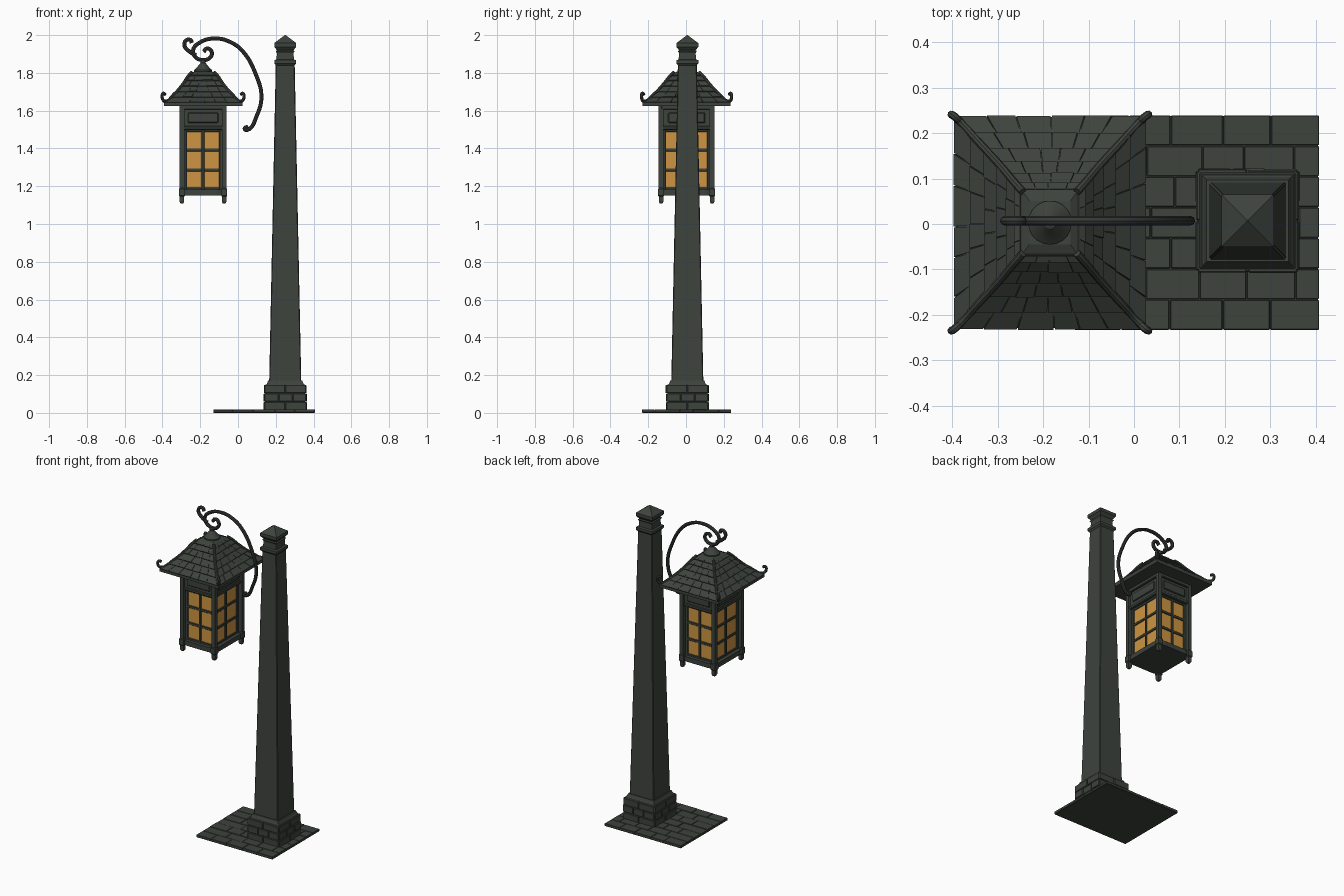
import bpy, bmesh, math, random
from mathutils import Vector

if "Cube" in bpy.data.objects:
    bpy.data.objects.remove(bpy.data.objects["Cube"])

random.seed(4)
PX, PY = 0.25, 0.007      # post centre
LX, LY = -0.185, 0.003    # lantern centre


def material(name, rgb):
    m = bpy.data.materials.new(name)
    m.diffuse_color = (*rgb, 1)
    m.use_nodes = True
    m.node_tree.nodes["Principled BSDF"].inputs["Base Color"].default_value = m.diffuse_color
    return m


STONE = material("dark green stone", (0.047, 0.056, 0.047))
IRON = material("dark iron", (0.036, 0.042, 0.038))
GLASS = material("amber glass", (0.62, 0.30, 0.055))


def finish(bm, name, mat, bevel=0.0, smooth=False):
    bmesh.ops.recalc_face_normals(bm, faces=bm.faces)
    me = bpy.data.meshes.new(name)
    bm.to_mesh(me)
    bm.free()
    ob = bpy.data.objects.new(name, me)
    bpy.context.collection.objects.link(ob)
    me.materials.append(mat)
    if bevel:
        b = ob.modifiers.new("edge", 'BEVEL')
        b.width, b.segments = bevel, 1
    if smooth:
        bpy.context.view_layer.objects.active = ob
        ob.select_set(True)
        bpy.ops.object.shade_smooth_by_angle(angle=math.radians(40))
        ob.select_set(False)
    return ob


def hexa(bm, bottom, top):
    """Solid between two four-point rings."""
    a = [bm.verts.new(p) for p in bottom]
    b = [bm.verts.new(p) for p in top]
    bm.faces.new(a[::-1])
    bm.faces.new(b)
    for i in range(4):
        j = (i + 1) % 4
        bm.faces.new((a[i], a[j], b[j], b[i]))


def rect(x0, x1, y0, y1, z):
    return [(x0, y0, z), (x1, y0, z), (x1, y1, z), (x0, y1, z)]


def add_box(bm, x0, x1, y0, y1, z0, z1):
    hexa(bm, rect(x0, x1, y0, y1, z0), rect(x0, x1, y0, y1, z1))


def loft(name, cx, cy, levels, mat, bevel=0.0):
    """Stack of rectangles (half x, half y, z)."""
    bm = bmesh.new()
    rings = [[bm.verts.new(p) for p in rect(cx - hx, cx + hx, cy - hy, cy + hy, z)] for hx, hy, z in levels]
    for a, b in zip(rings, rings[1:]):
        for i in range(4):
            j = (i + 1) % 4
            bm.faces.new((a[i], a[j], b[j], b[i]))
    bm.faces.new(rings[0][::-1])
    bm.faces.new(rings[-1])
    return finish(bm, name, mat, bevel)


def tube(name, paths, radius, mat):
    cu = bpy.data.curves.new(name, 'CURVE')
    cu.dimensions, cu.bevel_depth, cu.bevel_resolution = '3D', radius, 2
    cu.resolution_u, cu.use_fill_caps = 6, True
    for pts in paths:
        s = cu.splines.new('BEZIER')
        s.bezier_points.add(len(pts) - 1)
        for bp, p in zip(s.bezier_points, pts):
            bp.co = p
            bp.handle_left_type = bp.handle_right_type = 'AUTO'
    tmp = bpy.data.objects.new(name + " path", cu)
    bpy.context.collection.objects.link(tmp)
    bpy.context.view_layer.update()
    me = bpy.data.meshes.new_from_object(tmp.evaluated_get(bpy.context.evaluated_depsgraph_get()))
    bpy.data.objects.remove(tmp)
    bm = bmesh.new()
    bm.from_mesh(me)
    return finish(bm, name, mat, smooth=True)


# Paved ground slab with staggered stones
bm = bmesh.new()
add_box(bm, -0.13, 0.405, -0.232, 0.238, 0, 0.012)
rows = 7
for r in range(rows):
    y0 = -0.234 + r * 0.474 / rows
    cuts = [-0.132] + [-0.132 + (k + 0.5 * (r % 2)) * 0.11 + random.uniform(-.012, .012) for k in range(1, 5)] + [0.408]
    for a, b in zip(cuts, cuts[1:]):
        add_box(bm, a + .001, b - .001, y0 + .001, y0 + 0.474 / rows - .001, 0.002, 0.016 + random.uniform(0, .003))
finish(bm, "paving_slab", STONE, 0.0015)

# Brick plinth
bm = bmesh.new()
add_box(bm, PX - .106, PX + .106, PY - .106, PY + .106, 0.01, 0.15)
for r in range(3):
    z0, z1 = 0.014 + r * 0.045, 0.057 + r * 0.045
    cuts = [-.111, -.035, .04, .111] if r % 2 else [-.111, .0, .111]
    for s in (-1, 1):
        for a, b in zip(cuts, cuts[1:]):
            a, b = a + .0015, b - .0015
            d = sorted((s * .09, s * (.111 + random.uniform(0, .004))))
            add_box(bm, PX + a, PX + b, PY + d[0], PY + d[1], z0, z1)
            d = sorted((s * .09, s * (.111 + random.uniform(0, .004))))
            add_box(bm, PX + d[0], PX + d[1], PY + a, PY + b, z0, z1)
finish(bm, "brick_plinth", STONE, 0.003)

# Tapered post and its cap
loft("plinth_collar", PX, PY, [(.104, .104, .146), (.096, .096, .156), (.09, .09, .172)], STONE)
loft("post", PX, PY, [(.085, .085, .16), (.05, .05, 1.85)], STONE, 0.004)
loft("post_cap", PX, PY, [(h, h, z) for h, z in (
    (.05, 1.84), (.058, 1.85), (.058, 1.867), (.046, 1.871), (.044, 1.905), (.05, 1.915),
    (.044, 1.92), (.058, 1.938), (.058, 1.958), (.002, 2.0))], STONE)

# Lantern floor with rounded corners
bm = bmesh.new()
add_box(bm, LX - .122, LX + .122, LY - .146, LY + .146, 1.152, 1.182)
bmesh.ops.bevel(bm, geom=[e for e in bm.edges if abs(e.verts[0].co.z - e.verts[1].co.z) > .01],
                offset=0.05, segments=4, profile=0.5, affect='EDGES')
finish(bm, "lantern_floor", STONE)

# Corner posts with pointed feet, separate from the glass box
for i, (sx, sy) in enumerate([(-1, -1), (1, -1), (1, 1), (-1, 1)]):
    loft(f"lantern_post_{i + 1}", LX + sx * .112, LY + sy * .135,
         [(.007, .007, 1.108), (.012, .012, 1.118), (.012, .012, 1.145), (.016, .016, 1.15),
          (.016, .016, 1.185), (.0125, .0125, 1.19), (.0125, .0125, 1.635)], STONE)

# Glass box and its frame bars
HX, HY = .094, .118
loft("glass_box", LX, LY, [(HX, HY, 1.18), (HX, HY, 1.505)], GLASS)
bm = bmesh.new()
t = .007


def face_bar(u0, u1, z0, z1, d):
    """Bar on all four sides; u runs from -1 to 1 across each side."""
    for s in (-1, 1):
        y = sorted((s * (HY - .01), s * (HY + d)))
        add_box(bm, LX + u0 * HX - t, LX + u1 * HX + t, LY + y[0], LY + y[1], z0, z1)
        x = sorted((s * (HX - .01), s * (HX + d)))
        add_box(bm, LX + x[0], LX + x[1], LY + u0 * HY - t, LY + u1 * HY + t, z0, z1)


for u in (-1, 0, 1):
    face_bar(u, u, 1.18, 1.505, .008)
for z in (1.185, 1.287, 1.393, 1.496):
    face_bar(-1, 1, z - .008, z + .008, .006)
finish(bm, "window_bars", STONE, 0.002)

# Frieze above the windows, with raised panels
loft("frieze", LX, LY, [(.112, .135, 1.5), (.112, .135, 1.63)], STONE)
bm = bmesh.new()
for z0, z1, w, d in ((1.498, 1.518, .99, .005), (1.605, 1.635, 1.0, .013), (1.535, 1.59, .72, .007)):
    for s in (-1, 1):
        y = sorted((s * .12, s * (.135 + d)))
        add_box(bm, LX - .112 * w, LX + .112 * w, LY + y[0], LY + y[1], z0, z1)
        x = sorted((s * .1, s * (.112 + d)))
        add_box(bm, LX + x[0], LX + x[1], LY - .135 * w, LY + .135 * w, z0, z1)
finish(bm, "frieze_panels", STONE, 0.004)

# Flared roof
ROOF = [(.208, .232, 1.64), (.152, .172, 1.685), (.108, .124, 1.735), (.076, .086, 1.782), (.06, .068, 1.8)]
loft("roof", LX, LY, [(.208, .232, 1.624)] + ROOF + [(.045, .048, 1.808)], STONE)


def roof_level(v):
    i = min(int(v), len(ROOF) - 2)
    return Vector(ROOF[i]).lerp(Vector(ROOF[i + 1]), v - i)


def roof_point(side, u, v, lift):
    hx, hy, z = roof_level(v)
    x, y = ((u * hx, -hy - lift * .6), (hx + lift * .6, u * hy),
            (-u * hx, hy + lift * .6), (-hx - lift * .6, -u * hy))[side]
    return (LX + x, LY + y, z + lift)


# Shingles laid in courses
bm = bmesh.new()
for side in range(4):
    for c in range(6):
        v0, v1 = c * 3.7 / 6, (c + 1) * 3.7 / 6
        n = 6 - c // 2
        cuts = [-1] + [-1 + 2 * (k + random.uniform(-.15, .15)) / n for k in range(1, n)] + [1]
        for a, b in zip(cuts, cuts[1:]):
            a, b, h = a + .006, b - .006, random.uniform(.004, .007)
            ring = lambda l0, l1: [roof_point(side, a, v0, l0), roof_point(side, b, v0, l0),
                                   roof_point(side, b, v1, l1), roof_point(side, a, v1, l1)]
            hexa(bm, ring(-.002, -.002), ring(h, .001))
finish(bm, "roof_shingles", STONE)

# Hip ridges ending in upturned curls
hips = []
for sx in (-1, 1):
    for sy in (-1, 1):
        pts = [(.2, .225, 1.682), (.21, .234, 1.688), (.217, .238, 1.672), (.206, .23, 1.648)] + ROOF[1:]
        hips.append([(LX + sx * x, LY + sy * y, z + .004) for x, y, z in pts])
tube("hip_ridges", hips, .0085, STONE)

# Turned finial on the roof
bm = bmesh.new()
prof = [(0, 1.795), (.048, 1.8), (.048, 1.815), (.036, 1.825), (.02, 1.845), (.013, 1.853), (.015, 1.868), (0, 1.875)]
vs = [bm.verts.new((LX + r, LY, z)) for r, z in prof]
es = [bm.edges.new(p) for p in zip(vs, vs[1:])]
bmesh.ops.spin(bm, geom=vs + es, cent=(LX, LY, 0), axis=(0, 0, 1), angle=2 * math.pi, steps=20)
bmesh.ops.remove_doubles(bm, verts=bm.verts, dist=1e-4)
finish(bm, "roof_finial", STONE, smooth=True)

# Scrolled iron arm and its small curl
arm = [(.055, 1.515), (.035, 1.505), (.05, 1.498), (.1, 1.575), (.124, 1.675), (.095, 1.79), (.027, 1.912),
       (-.04, 1.963), (-.12, 1.982), (-.2, 1.962), (-.238, 1.92), (-.226, 1.885), (-.185, 1.868),
       (-.147, 1.882), (-.14, 1.912), (-.165, 1.929), (-.182, 1.912)]
curl = [(-.222, 1.893), (-.262, 1.917), (-.284, 1.948), (-.273, 1.973), (-.25, 1.973), (-.246, 1.958)]
tube("scroll_arm", [[(x, PY, z) for x, z in p] for p in (arm, curl)], .0105, IRON)
